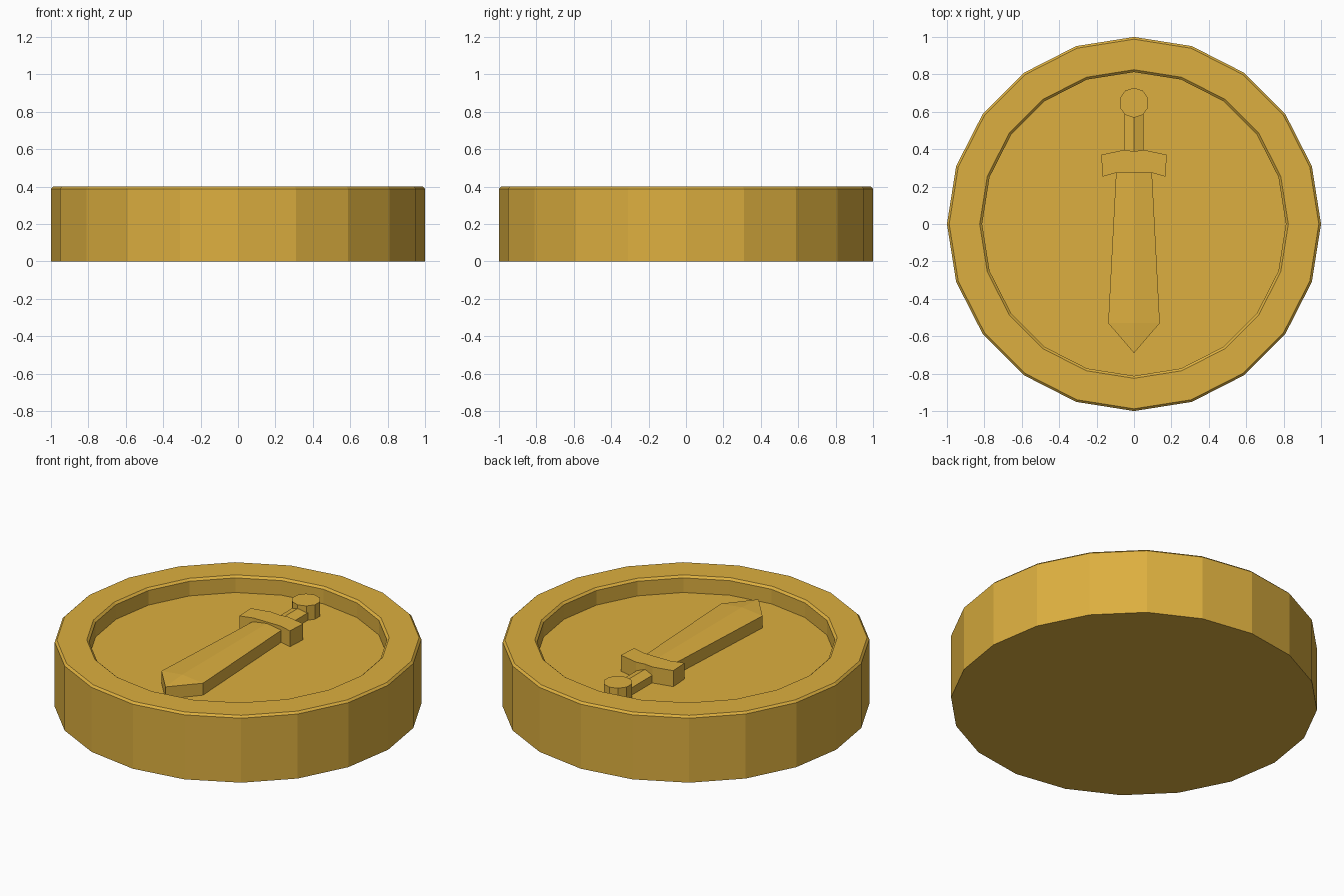
import bpy, bmesh
from math import cos, sin, pi

if "Cube" in bpy.data.objects:
    bpy.data.objects.remove(bpy.data.objects["Cube"])

gold = bpy.data.materials.new("gold")
gold.diffuse_color = (0.72, 0.43, 0.05, 1)
gold.use_nodes = True
gold.node_tree.nodes["Principled BSDF"].inputs["Base Color"].default_value = gold.diffuse_color
FLOOR = 0.30


def make(name, bm):
    bmesh.ops.recalc_face_normals(bm, faces=bm.faces)
    mesh = bpy.data.meshes.new(name)
    bm.to_mesh(mesh)
    bm.free()
    mesh.materials.append(gold)
    obj = bpy.data.objects.new(name, mesh)
    bpy.context.collection.objects.link(obj)
    return obj


def lathe(name, profile, sides, centre=(0, 0)):
    """Revolve (radius, z) points and cap both ends."""
    bm = bmesh.new()
    rings = []
    for r, z in profile:
        rings.append([bm.verts.new((centre[0] + r * sin(2 * pi * i / sides),
                                    centre[1] + r * cos(2 * pi * i / sides), z))
                      for i in range(sides)])
    for a, b in zip(rings, rings[1:]):
        for i in range(sides):
            j = (i + 1) % sides
            bm.faces.new((a[i], a[j], b[j], b[i]))
    bm.faces.new(rings[0])
    bm.faces.new(rings[-1])
    return make(name, bm)


def ridged(name, stations, tip=None):
    """Symmetric relief along y; each station is
    (half width, y at side, y at middle, side z, ridge z)."""
    bm = bmesh.new()
    rows = []
    for w, ys, ym, zs, zr in stations:
        pts = [(-w, ys, FLOOR), (-w, ys, zs), (0, ym, zr),
               (w, ys, zs), (w, ys, FLOOR), (0, ym, FLOOR)]
        rows.append([bm.verts.new(p) for p in pts])
    for a, b in zip(rows, rows[1:]):
        for i in range(6):
            j = (i + 1) % 6
            bm.faces.new((a[i], a[j], b[j], b[i]))
    for row in (rows[0],) if tip else (rows[0], rows[-1]):
        bm.faces.new((row[0], row[1], row[2], row[5]))
        bm.faces.new((row[5], row[2], row[3], row[4]))
    if tip:
        # pointed end with a short vertical edge
        top = bm.verts.new((0, tip[0], tip[1]))
        low = bm.verts.new((0, tip[0], FLOOR))
        r = rows[-1]
        for f in ((r[0], r[1], top, low), (r[1], r[2], top), (r[2], r[3], top),
                  (r[3], r[4], low, top), (r[4], r[5], low), (r[5], r[0], low)):
            bm.faces.new(f)
    return make(name, bm)


# Coin body with chamfered rim and sunken face
lathe("coin_body", [(1, 0), (1, 0.388), (0.988, 0.4), (0.825, 0.4),
                    (0.812, 0.388), (0.812, FLOOR)], 20)

# Sword relief
ridged("blade", [(0.095, 0.29, 0.29, 0.372, 0.387),
                 (0.138, -0.53, -0.53, 0.372, 0.387)], tip=(-0.69, 0.374))
ridged("grip", [(0.052, 0.6, 0.6, 0.345, 0.365),
                (0.052, 0.38, 0.38, 0.345, 0.365)])
lathe("pommel", [(0.08, FLOOR), (0.08, 0.387)], 10, (0, 0.648))

# Crossguard: curved outline raised from the floor
half = [(0.055, 0.396), (0.175, 0.37), (0.168, 0.253), (0.09, 0.275)]
outline = [(0, 0.389)] + half + [(-x, y) for x, y in reversed(half)]
bm = bmesh.new()
face = bm.faces.new([bm.verts.new((x, y, FLOOR)) for x, y in outline])
ext = bmesh.ops.extrude_face_region(bm, geom=[face], use_keep_orig=True)
for v in ext["geom"]:
    if isinstance(v, bmesh.types.BMVert):
        v.co.z = 0.396
make("crossguard", bm)
